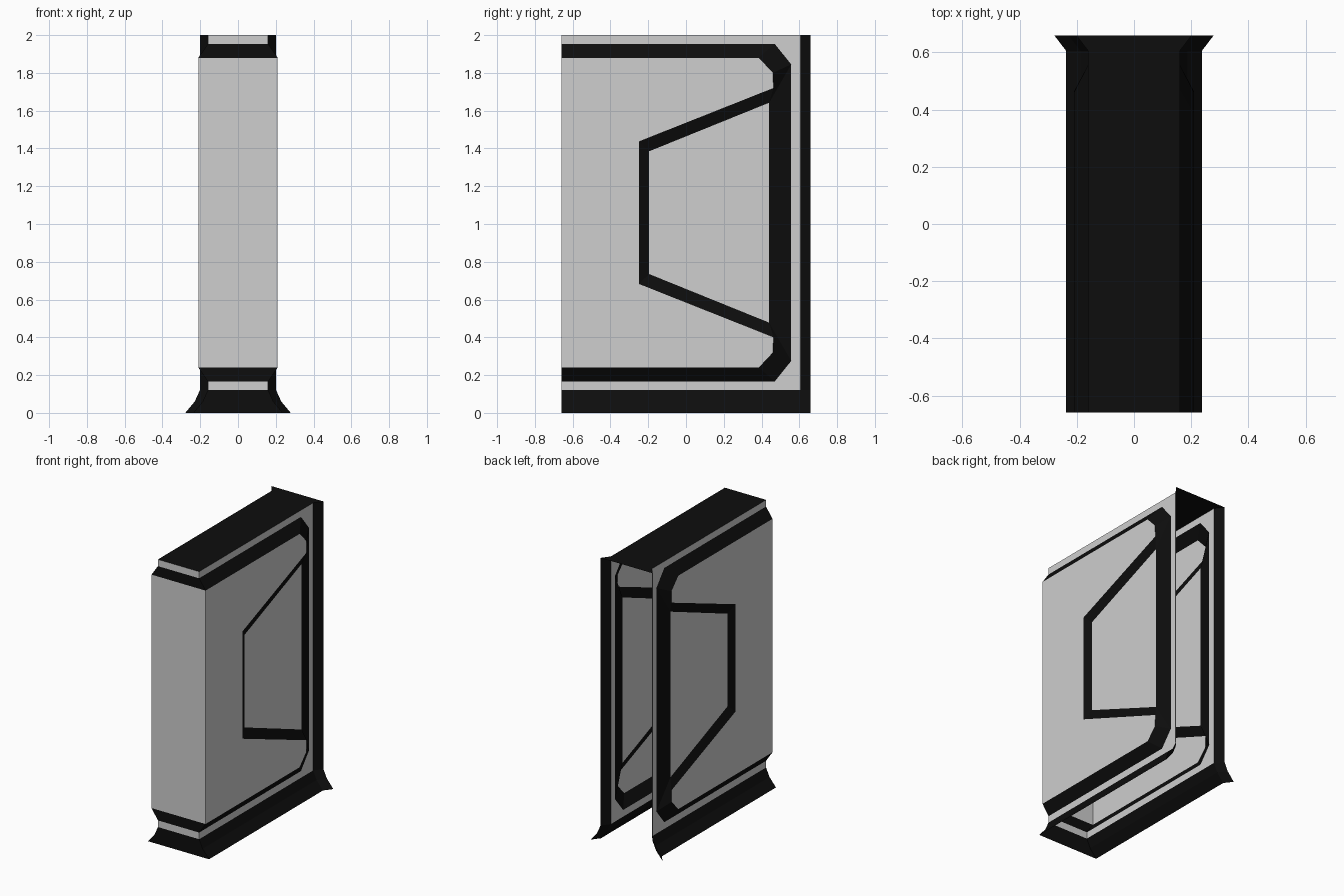
import bpy
from mathutils import Vector

if "Cube" in bpy.data.objects:
    bpy.data.objects.remove(bpy.data.objects["Cube"])


def make_mat(name, v):
    m = bpy.data.materials.new(name)
    m.diffuse_color = (v, v, v, 1)
    m.use_nodes = True
    m.node_tree.nodes["Principled BSDF"].inputs["Base Color"].default_value = m.diffuse_color
    return m


LIGHT = make_mat("light_grey", 0.62)
DARK = make_mat("near_black", 0.004)


def build(name, faces, out, mirror=True):
    """faces: list of (points, is_dark); every face is turned towards 'out'."""
    verts, polys = [], []
    out = Vector(out)
    for pts, _ in faces:
        pts = [Vector(p) for p in pts]
        n = Vector()
        for i in range(1, len(pts) - 1):
            n += (pts[i] - pts[0]).cross(pts[i + 1] - pts[0])
        if n.dot(out) < 0:
            pts.reverse()
        polys.append(range(len(verts), len(verts) + len(pts)))
        verts += pts
    me = bpy.data.meshes.new(name)
    me.from_pydata(verts, [], [list(p) for p in polys])
    me.materials.append(LIGHT)
    me.materials.append(DARK)
    for p, (_, dark) in zip(me.polygons, faces):
        p.material_index = int(dark)
    ob = bpy.data.objects.new(name, me)
    bpy.context.collection.objects.link(ob)
    if mirror:
        ob.modifiers.new("mirror", 'MIRROR').use_axis[0] = True
    return ob


Y0, Y1, Y2 = -0.66, 0.605, 0.66   # front, start of rear flare, rear
W, P, F = 0.16, 0.21, 0.187       # wall, raised panel and recess half widths
MID = 1.06                        # the panel is symmetric about this height

# Side wall with raised panel and recess; capital = upper, lower case = mirrored
K = {
    'A': (W, Y0, 2.0), 'B': (W, Y1, 2.0),
    'C': (W, Y0, 1.953), 'D': (W, 0.47, 1.953), 'E': (W, 0.557, 1.845),
    'G': (P, Y0, 1.88), 'H': (P, 0.385, 1.88), 'I': (P, 0.46, 1.80),
    'J': (P, 0.463, 1.72),
    'K': (P, Y0, 1.437), 'L': (P, -0.25, 1.437),
    'M': (F, -0.195, 1.385), 'N': (F, 0.44, 1.642),
}
for k, (x, y, z) in list(K.items()):
    K[k.lower()] = (x, y, 2 * MID - z)

side = []
for keys, dark in [("ABDC", 0), ("BED", 0), ("CDHG", 1), ("DEIH", 1),
                   ("EIJN", 1), ("JLMN", 1), ("GHIJLK", 0)]:
    side.append(([K[k] for k in keys], dark))
    side.append(([K[k] for k in keys.lower()], dark))
for keys, dark in [("BbeE", 0), ("ENne", 1), ("LlmM", 1), ("NMmn", 0),
                   ("KLlk", 0)]:
    side.append(([K[k] for k in keys], dark))
build("side_panel", side, (1, 0, 0))

# Flared base skirt and rear flared edge
prof = [(0.237, 0.0), (0.187, 0.06), (W, 0.12), (W, 2.0)]
skirt, flare = [], []
for i, ((xa, za), (xb, zb)) in enumerate(zip(prof, prof[1:])):
    if i < 2:
        skirt.append(([(xa, Y0, za), (xa, Y1, za), (xb, Y1, zb), (xb, Y0, zb)], 1))
    flare.append(([(xa, Y1, za), (xa + 0.042, Y2, za),
                   (xb + 0.042, Y2, zb), (xb, Y1, zb)], 1))
build("base_skirt", skirt, (1, 0, 0))
build("rear_flare", flare, (1, 0, 0))

# Flat front, in stacked bands
bands = prof[:3] + [(W, 0.167), (P, 0.24), (P, 1.88), (W, 1.953), (W, 2.0)]
front = []
for (xa, za), (xb, zb), dark in zip(bands, bands[1:], (1, 1, 0, 1, 0, 1, 0)):
    front.append(([(-xa, Y0, za), (xa, Y0, za), (xb, Y0, zb), (-xb, Y0, zb)], dark))
build("front_panel", front, (0, -1, 0), False)

# Top cap, widening at the rear
cap = [(-W, Y0), (W, Y0), (W, Y1), (W + 0.042, Y2), (-W - 0.042, Y2), (-W, Y1)]
build("top_cap", [([(x, y, 2.0) for x, y in cap], 1)], (0, 0, 1), False)
